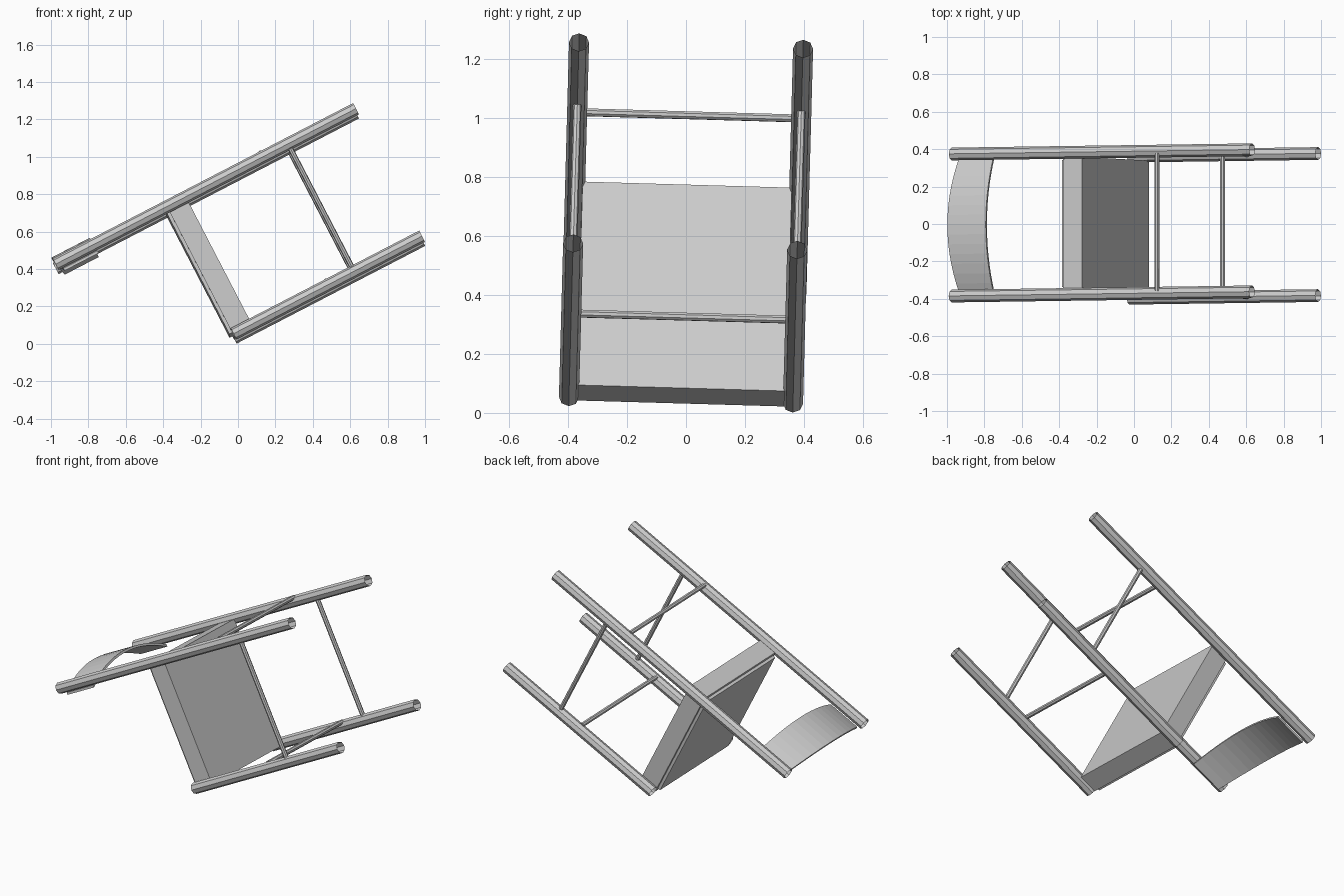
import bpy, bmesh, math
from mathutils import Matrix, Vector

if "Cube" in bpy.data.objects:
    bpy.data.objects.remove(bpy.data.objects["Cube"])

# Chair frame: a runs down the legs, b from back to front, c across the width
u = Vector((0.888, 0.0125, 0.46)).normalized()
v = Vector((0.46, -0.026, -0.888))
v = (v - u * v.dot(u)).normalized()
w = u.cross(v)
TIP = Matrix.Translation((0, 0, 0.634)) @ Matrix((u, v, w)).transposed().to_4x4()

grey = bpy.data.materials.new("plain_grey")
grey.diffuse_color = (0.6, 0.6, 0.6, 1)
grey.use_nodes = True
grey.node_tree.nodes["Principled BSDF"].inputs["Base Color"].default_value = grey.diffuse_color


def finish(name, bm):
    me = bpy.data.meshes.new(name)
    bm.transform(TIP)
    bmesh.ops.recalc_face_normals(bm, faces=bm.faces)
    bm.to_mesh(me)
    bm.free()
    me.materials.append(grey)
    ob = bpy.data.objects.new(name, me)
    bpy.context.collection.objects.link(ob)
    return ob


def rod(name, p, q, r, capped):
    p, q = Vector(p), Vector(q)
    d = q - p
    if abs(d.x) > 0.1:
        rot = Matrix.Rotation(math.pi / 2, 4, 'Y')
    elif abs(d.y) > 0.1:
        rot = Matrix.Rotation(-math.pi / 2, 4, 'X')
    else:
        rot = Matrix.Identity(4)
    bm = bmesh.new()
    bmesh.ops.create_cone(bm, cap_ends=capped, segments=8, radius1=r, radius2=r,
                          depth=d.length, matrix=Matrix.Translation((p + q) / 2) @ rot)
    finish(name, bm)


def box(name, lo, hi):
    lo, hi = Vector(lo), Vector(hi)
    bm = bmesh.new()
    bmesh.ops.create_cube(bm, size=1, matrix=Matrix.Translation((lo + hi) / 2)
                          @ Matrix.Diagonal((*(hi - lo), 1)))
    finish(name, bm)


# Legs (open tubes) and side rungs
for side, c in (("left", -0.38), ("right", 0.38)):
    rod("back_leg_" + side, (-0.967, -0.253, c), (0.842, -0.253, c), 0.034, False)
    rod("front_leg_" + side, (-0.293, 0.515, c), (0.842, 0.515, c), 0.034, False)
    rod("side_rung_" + side, (0.433, -0.253, c), (0.433, 0.515, c), 0.014, True)

# Cross rungs
rod("back_rung", (0.281, -0.277, -0.37), (0.281, -0.277, 0.37), 0.014, True)
rod("front_rung", (0.279, 0.491, -0.37), (0.279, 0.491, 0.37), 0.014, True)

# Seat frame with a thin inset board on top
box("seat_frame", (-0.296, -0.252, -0.355), (-0.182, 0.525, 0.355))
box("seat_board", (-0.313, -0.232, -0.34), (-0.294, 0.505, 0.34))

# Curved backrest slat with a slightly arched top edge
bm = bmesh.new()
N, T = 14, 0.014
rings = []
for i in range(N + 1):
    t = 2 * i / N - 1
    bow = 1 - t * t
    b = -0.215 - 0.09 * bow
    top = -0.94 - 0.026 * bow
    rings.append([bm.verts.new((a, y, 0.365 * t)) for a, y in
                  ((top, b), (-0.735, b), (-0.735, b + T), (top, b + T))])
for r0, r1 in zip(rings, rings[1:]):
    for k in range(4):
        j = (k + 1) % 4
        bm.faces.new((r0[k], r0[j], r1[j], r1[k]))
bm.faces.new(rings[0])
bm.faces.new(rings[-1])
slat = finish("backrest_slat", bm)
